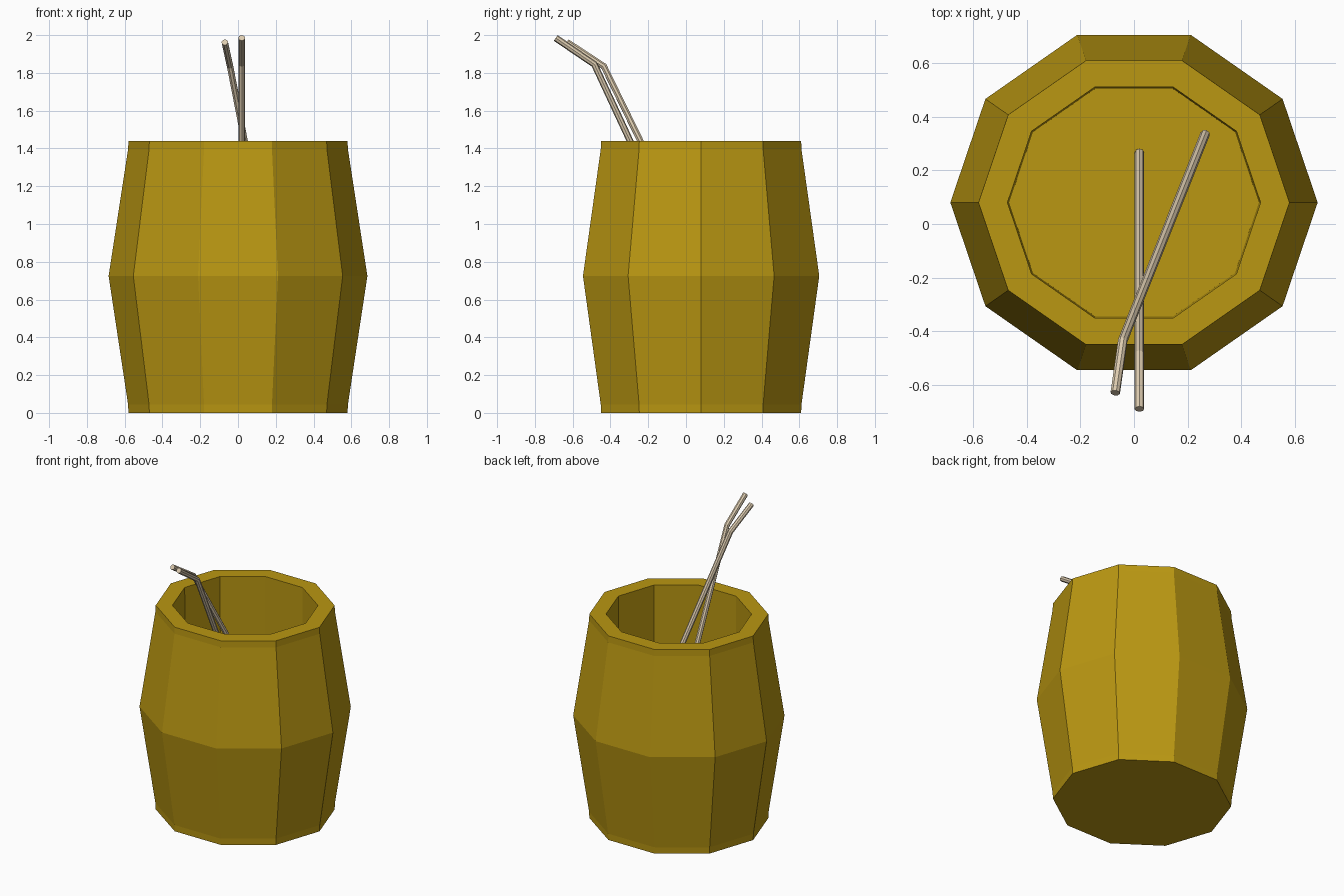
import bpy, bmesh, math

if "Cube" in bpy.data.objects:
    bpy.data.objects.remove(bpy.data.objects["Cube"])


def material(name, color):
    m = bpy.data.materials.new(name)
    m.diffuse_color = (*color, 1)
    m.use_nodes = True
    m.node_tree.nodes["Principled BSDF"].inputs["Base Color"].default_value = m.diffuse_color
    return m


def lathe(name, profile, sides, center_y, y_scale, mat):
    """Revolve (radius, z) points into a closed, flat-faced solid."""
    bm = bmesh.new()
    rings = [[bm.verts.new((r * math.cos(2 * math.pi * i / sides),
                            center_y + y_scale * r * math.sin(2 * math.pi * i / sides), z))
              for i in range(sides)] for r, z in profile]
    for a, b in zip(rings, rings[1:]):
        for i in range(sides):
            j = (i + 1) % sides
            bm.faces.new((a[i], a[j], b[j], b[i]))
    bm.faces.new(rings[0][::-1])
    bm.faces.new(rings[-1])
    me = bpy.data.meshes.new(name)
    bm.to_mesh(me)
    bm.free()
    me.materials.append(mat)
    ob = bpy.data.objects.new(name, me)
    bpy.context.collection.objects.link(ob)
    return ob


def straw(name, points, radius, mat):
    """Bent rod swept along a short path."""
    cu = bpy.data.curves.new(name, 'CURVE')
    cu.dimensions = '3D'
    cu.bevel_depth = radius
    cu.bevel_resolution = 2
    cu.use_fill_caps = True
    sp = cu.splines.new('POLY')
    sp.points.add(len(points) - 1)
    for p, co in zip(sp.points, points):
        p.co = (*co, 1)
    cu.materials.append(mat)
    ob = bpy.data.objects.new(name, cu)
    bpy.context.collection.objects.link(ob)
    bpy.ops.object.select_all(action='DESELECT')
    ob.select_set(True)
    bpy.context.view_layer.objects.active = ob
    bpy.ops.object.convert(target='MESH')
    bpy.ops.object.shade_flat()


wood = material("ochre", (0.49, 0.31, 0.006))
reed = material("pale_reed", (0.72, 0.6, 0.43))

# Barrel cup: outer wall, rim, inner wall and floor
lathe("barrel_cup",
      [(0.58, 0), (0.582, 0.045), (0.685, 0.725), (0.582, 1.395), (0.58, 1.44),
       (0.472, 1.44), (0.466, 0.22)],
      10, 0.08, 0.96, wood)

# Two bent straws leaning out over the front rim
straw("straight_straw", [(0.02, 0.265, 0.235), (0.02, -0.485, 1.845), (0.02, -0.69, 1.985)], 0.018, reed)
straw("crossing_straw", [(0.265, 0.335, 0.26), (-0.042, -0.435, 1.835), (-0.07, -0.63, 1.962)], 0.018, reed)
